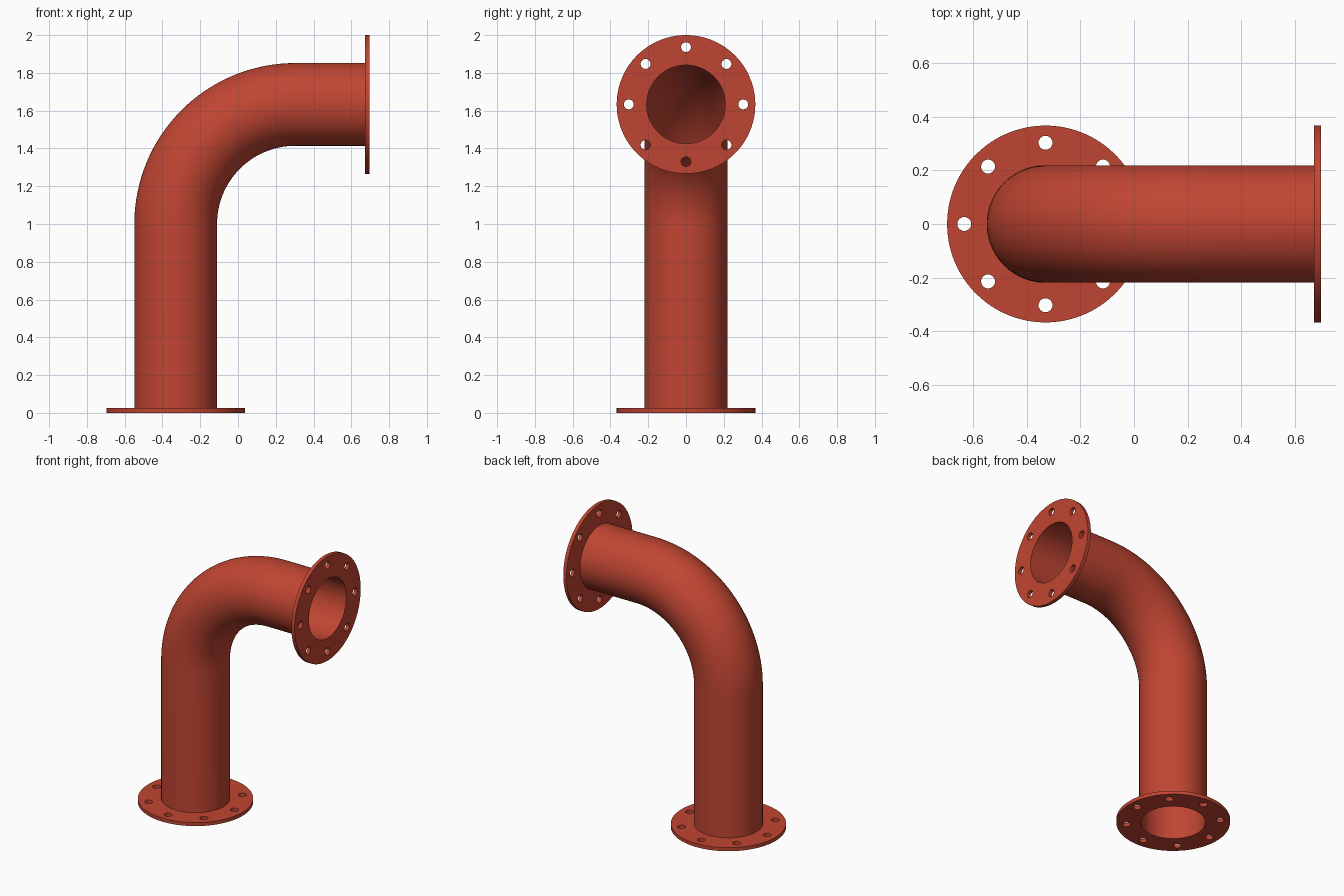
import bpy, bmesh, math
from mathutils import Vector, Matrix

if "Cube" in bpy.data.objects:
    bpy.data.objects.remove(bpy.data.objects["Cube"])

R_OUT, R_IN = 0.219, 0.208          # pipe radii
R_FLANGE, R_BOLTS, R_HOLE = 0.367, 0.303, 0.026
THICK = 0.025
X0, X1 = -0.33, 0.697               # vertical pipe axis, outlet face
BEND = 0.633                        # bend radius
Z_BEND, Z_TOP = 1.0, 1.633
SEG = 96

red = bpy.data.materials.new("red_paint")
red.diffuse_color = (0.53, 0.06, 0.032, 1)
red.use_nodes = True
red.node_tree.nodes["Principled BSDF"].inputs["Base Color"].default_value = red.diffuse_color


def finish(obj):
    obj.data.materials.clear()
    obj.data.materials.append(red)
    bpy.ops.object.select_all(action='DESELECT')
    obj.select_set(True)
    bpy.context.view_layer.objects.active = obj
    bpy.ops.object.shade_smooth_by_angle(angle=math.radians(35))


def flange(name, matrix):
    # flat disc outline with a bore and eight bolt holes, extruded
    cu = bpy.data.curves.new(name + "_outline", 'CURVE')
    cu.dimensions, cu.fill_mode, cu.extrude = '2D', 'BOTH', THICK / 2

    def circle(x, y, r, n):
        s = cu.splines.new('POLY')
        s.points.add(n - 1)
        for i, p in enumerate(s.points):
            a = math.tau * i / n
            p.co = (x + r * math.cos(a), y + r * math.sin(a), 0, 1)
        s.use_cyclic_u = True

    circle(0, 0, R_FLANGE, SEG)
    circle(0, 0, R_IN, SEG)
    for k in range(8):
        a = math.tau * k / 8
        circle(R_BOLTS * math.cos(a), R_BOLTS * math.sin(a), R_HOLE, 24)
    tmp = bpy.data.objects.new(name + "_tmp", cu)
    bpy.context.collection.objects.link(tmp)
    dg = bpy.context.evaluated_depsgraph_get()
    me = bpy.data.meshes.new_from_object(tmp.evaluated_get(dg))
    bpy.data.objects.remove(tmp)
    bm = bmesh.new()
    bm.from_mesh(me)
    bmesh.ops.remove_doubles(bm, verts=bm.verts, dist=1e-5)
    bmesh.ops.recalc_face_normals(bm, faces=bm.faces)
    bm.to_mesh(me)
    bm.free()
    me.name = name
    obj = bpy.data.objects.new(name, me)
    obj.matrix_world = matrix
    bpy.context.collection.objects.link(obj)
    finish(obj)


def pipe(name):
    # stations: centre and sweep angle (0 = pointing up, 90 = pointing +x)
    path = [(X0, THICK, 0)]
    n = 32
    for i in range(n + 1):
        a = math.pi / 2 * i / n
        path.append((X0 + BEND * (1 - math.cos(a)), Z_BEND + BEND * math.sin(a), a))
    path.append((X1 - THICK, Z_TOP, math.pi / 2))

    bm = bmesh.new()

    def rings(r):
        out = []
        for x, z, a in path:
            side = Vector((math.cos(a), 0, -math.sin(a)))
            out.append([bm.verts.new(Vector((x, 0, z)) + side * r * math.cos(t)
                                     + Vector((0, r * math.sin(t), 0)))
                        for t in (math.tau * j / SEG for j in range(SEG))])
        return out

    # closed loop of rings: up the outside, back down the bore
    loop = rings(R_OUT) + rings(R_IN)[::-1]
    for k, ring in enumerate(loop):
        nxt = loop[(k + 1) % len(loop)]
        for j in range(SEG):
            m = (j + 1) % SEG
            bm.faces.new((ring[j], ring[m], nxt[m], nxt[j]))
    bmesh.ops.recalc_face_normals(bm, faces=bm.faces)
    me = bpy.data.meshes.new(name)
    bm.to_mesh(me)
    bm.free()
    obj = bpy.data.objects.new(name, me)
    bpy.context.collection.objects.link(obj)
    finish(obj)


pipe("elbow_pipe")
flange("base_flange", Matrix.Translation((X0, 0, THICK / 2)))
flange("outlet_flange", Matrix.Translation((X1 - THICK / 2, 0, Z_TOP))
       @ Matrix.Rotation(math.pi / 2, 4, 'Y'))
